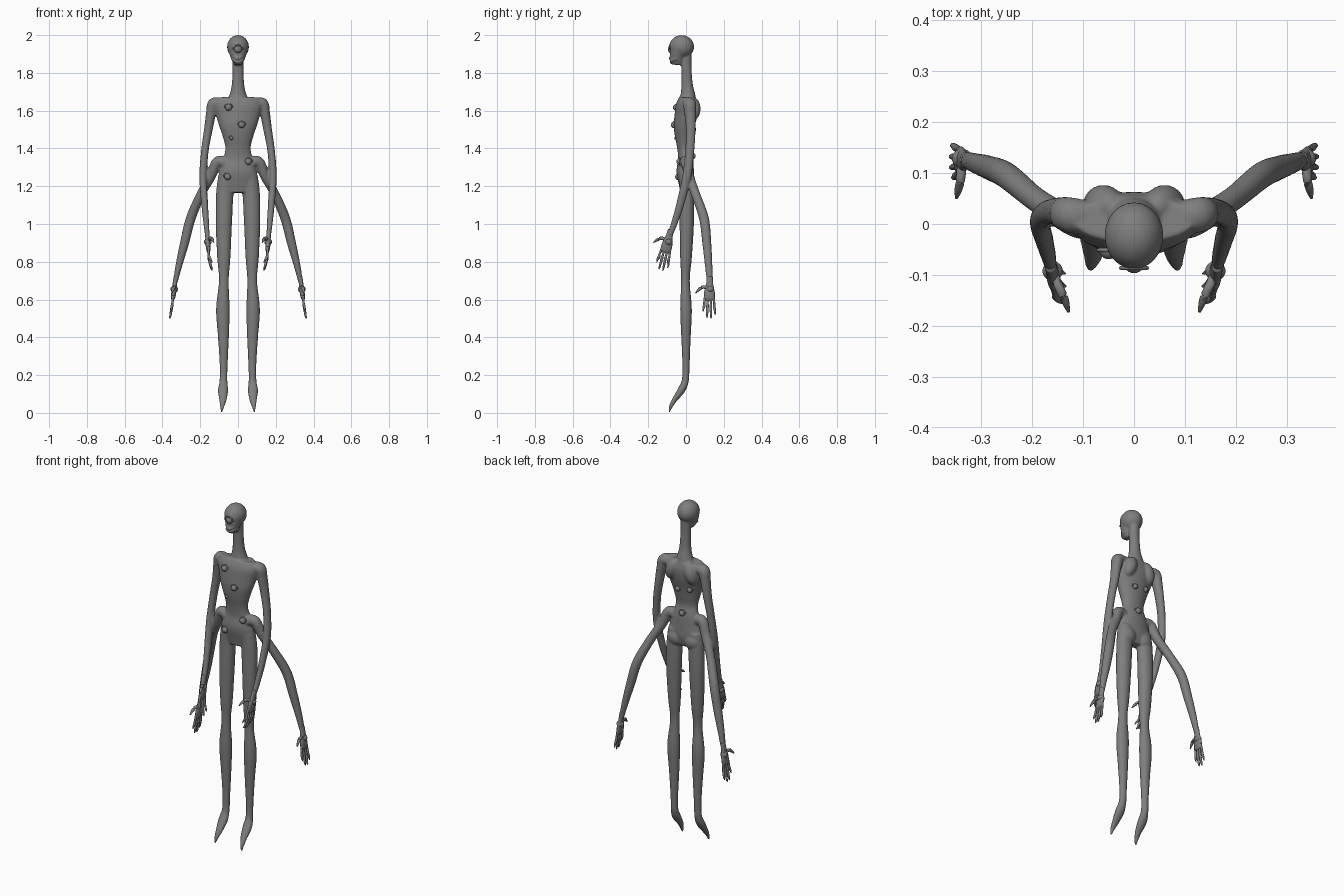
import bpy, bmesh, math
from mathutils import Vector, Matrix

if "Cube" in bpy.data.objects:
    bpy.data.objects.remove(bpy.data.objects["Cube"])

skin = bpy.data.materials.new("grey skin")
skin.use_nodes = True
GREY = (0.21, 0.21, 0.21, 1)
skin.diffuse_color = GREY
skin.node_tree.nodes["Principled BSDF"].inputs["Base Color"].default_value = GREY


def catmull(p0, p1, p2, p3, t):
    return [0.5 * (2 * b + (c - a) * t + (2 * a - 5 * b + 4 * c - d) * t * t
                   + (3 * b - a - 3 * c + d) * t ** 3)
            for a, b, c, d in zip(p0, p1, p2, p3)]


def tube(bm, points, side=1, sides=20, steps=6):
    """Loft through (x, y, z, width radius, depth radius); side mirrors x."""
    pts = [points[0]] + list(points) + [points[-1]]
    path = [catmull(*pts[i:i + 4], s / steps)
            for i in range(len(points) - 1) for s in range(steps)]
    path.append(points[-1])
    centres = [Vector((p[0] * side, p[1], p[2])) for p in path]
    rings = []
    for i, p in enumerate(path):
        along = (centres[min(i + 1, len(path) - 1)] - centres[max(i - 1, 0)]).normalized()
        ref = Vector((0, 1, 0)) if abs(along.y) < 0.85 else Vector((0, 0, 1))
        u = ref.cross(along).normalized()
        v = along.cross(u)
        rings.append([bm.verts.new(centres[i] + u * p[3] * math.cos(a) + v * p[4] * math.sin(a))
                      for a in (math.tau * k / sides for k in range(sides))])
    for a, b in zip(rings, rings[1:]):
        for k in range(sides):
            n = (k + 1) % sides
            bm.faces.new((a[k], a[n], b[n], b[k]))
    bm.faces.new(rings[0][::-1])
    bm.faces.new(rings[-1])


def ball(bm, centre, radii, turn=0):
    m = Matrix.Translation(centre) @ Matrix.Rotation(turn, 4, 'Y') @ Matrix.Diagonal((*radii, 1))
    bmesh.ops.create_uvsphere(bm, u_segments=24, v_segments=16, radius=1, matrix=m)


def finish(bm, name):
    bmesh.ops.recalc_face_normals(bm, faces=bm.faces)
    for f in bm.faces:
        f.smooth = True
    mesh = bpy.data.meshes.new(name)
    bm.to_mesh(mesh)
    bm.free()
    mesh.materials.append(skin)
    obj = bpy.data.objects.new(name, mesh)
    bpy.context.collection.objects.link(obj)
    return obj


# Torso and neck
bm = bmesh.new()
tube(bm, [(0, 0, 1.165, .07, .03), (0, .002, 1.22, .106, .042), (0, -.004, 1.28, .098, .046),
          (0, -.002, 1.34, .08, .04), (0, -.01, 1.4, .067, .036), (0, -.012, 1.46, .08, .046),
          (0, -.01, 1.52, .1, .055), (0, 0, 1.58, .118, .06), (0, .005, 1.63, .13, .058),
          (0, .01, 1.668, .12, .045)], sides=40)
tube(bm, [(0, .01, 1.62, .08, .05), (0, .01, 1.68, .047, .04), (0, .006, 1.74, .033, .03),
          (0, .002, 1.83, .029, .027), (0, 0, 1.92, .03, .03)])

# Skull, face, jaw and lips
ball(bm, (0, -.023, 1.938), (.058, .066, .062))
tube(bm, [(0, -.035, 1.935, .054, .05), (0, -.043, 1.9, .046, .043),
          (0, -.044, 1.865, .032, .036), (0, -.046, 1.842, .019, .03)])
for drop in (0, .02):
    tube(bm, [(-.036, -.052, 1.895 - drop, .005, .005), (-.02, -.077, 1.884 - drop, .006, .006),
              (0, -.086 + drop / 3, 1.876 - drop, .007, .007),
              (.02, -.077, 1.884 - drop, .006, .006), (.036, -.052, 1.895 - drop, .005, .005)])

for s in (-1, 1):
    # Shoulder blade and buttock
    ball(bm, (.06 * s, .035, 1.61), (.038, .042, .065), -.3 * s)
    ball(bm, (.055 * s, .012, 1.2), (.05, .04, .05))
    # Upper arm and forearm
    tube(bm, [(.08, .01, 1.635, .028, .034), (.128, .018, 1.638, .031, .035),
              (.142, .022, 1.59, .027, .031), (.157, .025, 1.5, .023, .026),
              (.175, .02, 1.39, .02, .024), (.185, .004, 1.25, .02, .024),
              (.176, -.032, 1.1, .018, .021), (.168, -.063, 1.0, .015, .017),
              (.163, -.085, .94, .012, .015)], s)
    # Second arm, growing from the hip
    tube(bm, [(.04, -.005, 1.29, .03, .03), (.075, -.004, 1.325, .03, .03),
              (.112, .002, 1.325, .029, .029), (.145, .018, 1.25, .026, .026),
              (.195, .05, 1.16, .024, .024), (.25, .095, 1.03, .026, .026),
              (.283, .11, .9, .024, .024), (.313, .12, .78, .018, .02),
              (.332, .126, .69, .012, .016)], s)
    # Leg and pointed foot
    tube(bm, [(.06, .002, 1.25, .045, .038), (.07, .005, 1.16, .046, .038),
              (.075, .004, 1.0, .043, .038), (.075, 0, .82, .035, .031),
              (.075, -.003, .7, .026, .023), (.08, 0, .55, .036, .031),
              (.077, 0, .4, .029, .025), (.076, 0, .25, .021, .019),
              (.077, -.004, .17, .021, .019), (.079, -.025, .12, .027, .02),
              (.08, -.06, .07, .02, .014), (.084, -.08, .035, .012, .01),
              (.086, -.09, .002, .004, .004)], s)

body = finish(bm, "body")
remesh = body.modifiers.new("blend", 'REMESH')
remesh.mode = 'VOXEL'
remesh.voxel_size = .005
remesh.use_smooth_shade = True
soft = body.modifiers.new("soften", 'SMOOTH')
soft.factor = .5
soft.iterations = 6


def hand(name, side, wrist, tilt, lean, curl):
    """Palm, four fingers and a thumb; local axes are forward and down."""
    def place(fwd, down, r, depth=None, inward=0.0):
        return (wrist[0] + lean * down - inward,
                wrist[1] - fwd * math.cos(tilt) - down * math.sin(tilt),
                wrist[2] + fwd * math.sin(tilt) - down * math.cos(tilt), r, depth or r)
    bm = bmesh.new()
    tube(bm, [place(0, -.02, .012, .015), place(0, .02, .012, .019), place(0, .06, .013, .028),
              place(0, .09, .011, .028), place(0, .105, .005, .022)], side)
    for k, length in enumerate((.165, .197, .2, .18)):
        base = .022 - .0145 * k
        tip = .03 - .021 * k
        mid = (base + tip) / 2
        tube(bm, [place(base, .08, .007), place(mid, .12, .006), place(mid, .135, .0075),
                  place(tip, length - .015, .0055, None, curl / 2),
                  place(tip, length, .002, None, curl)], side, 10, 4)
    tube(bm, [place(.0, .04, .01), place(.035, .035, .009, None, curl),
              place(.055, .048, .008, None, curl * 1.6), place(.073, .068, .003, None, curl * 2)],
         side, 10, 4)
    # Eye set in the palm
    c = place(-.004, .045, 1)
    ball(bm, (c[0] * side, c[1], c[2]), (.02, .019, .019))
    finish(bm, name)


for s, label in ((1, "left"), (-1, "right")):
    hand("upper_hand_" + label, s, (.163, -.085, .95), .25, -.07, .015)
    hand("lower_hand_" + label, s, (.332, .126, .7), .03, .13, -.004)

# Eyes set into the skin, front and back
bpy.context.view_layer.update()
deps = bpy.context.evaluated_depsgraph_get()
solid = body.evaluated_get(deps)


def eye(name, x, z, radius, facing, sink=0.0):
    hit, spot, _, _ = solid.ray_cast(Vector((x, facing, z)), Vector((0, -facing, 0)))
    bm = bmesh.new()
    ball(bm, (x, spot.y - facing * sink, z), (radius, radius, radius))
    # Eyelid ridge
    lid = [(x + radius * 1.15 * math.cos(a), spot.y, z + radius * .95 * math.sin(a), .004, .004)
           for a in (math.pi * k / 8 for k in range(9))]
    tube(bm, lid, 1, 8, 2)
    finish(bm, name)


eye("head_eye", 0, 1.925, .022, -1, .012)
for i, (x, z, r) in enumerate(((-.05, 1.617, .018), (.02, 1.525, .017), (-.035, 1.455, .01),
                               (.055, 1.33, .018), (-.055, 1.25, .018))):
    eye("front_eye_%d" % (i + 1), x, z, r, -1)
for i, (x, z, r) in enumerate(((0, 1.36, .017), (.025, 1.5, .015), (-.05, 1.51, .015))):
    eye("back_eye_%d" % (i + 1), x, z, r, 1)
